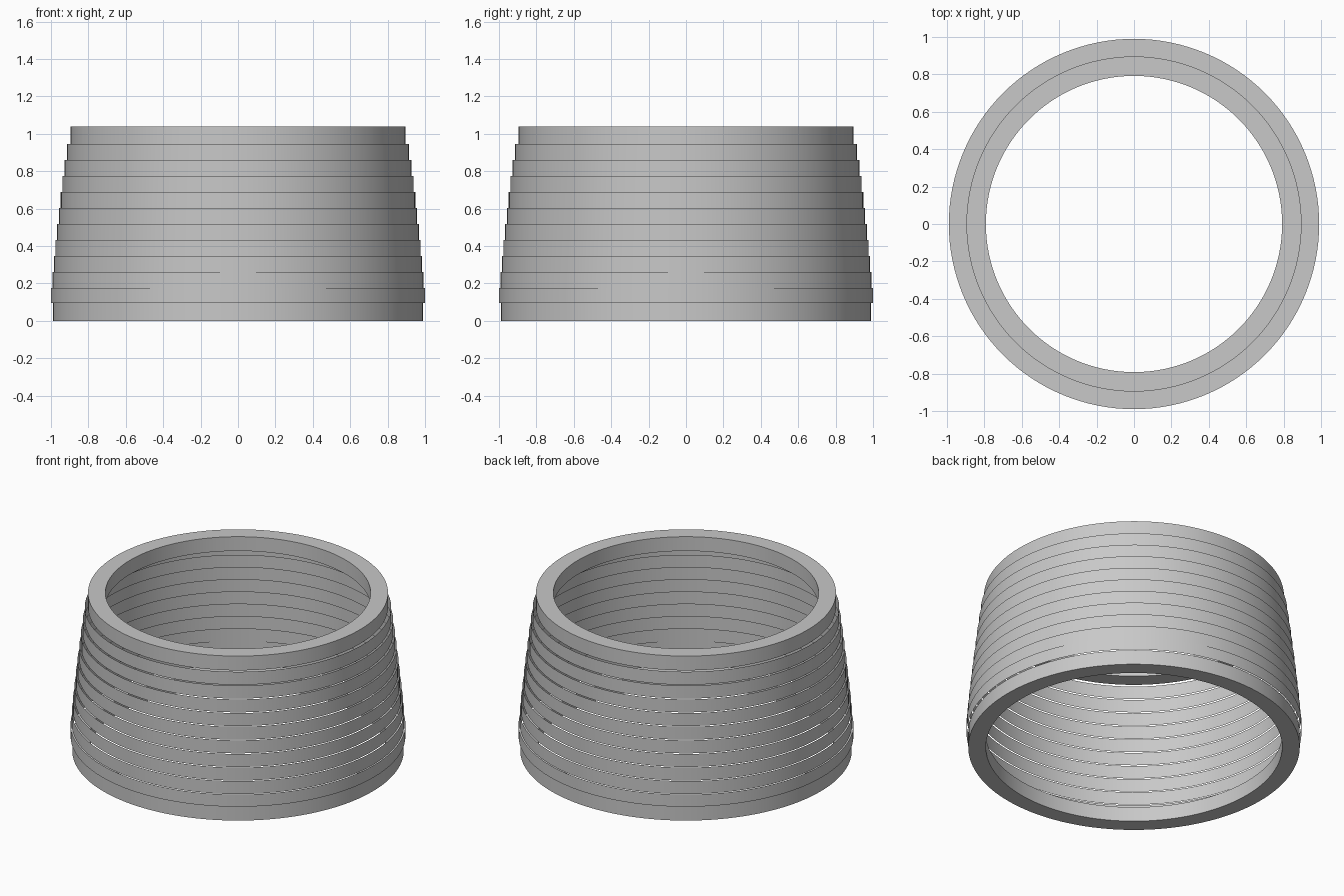
import bpy
import math

cube = bpy.data.objects.get("Cube")
if cube:
    bpy.data.objects.remove(cube, do_unlink=True)

SEGMENTS = 128

grey = bpy.data.materials.new("plain_grey")
grey.use_nodes = True
colour = (0.58, 0.58, 0.58, 1)
grey.diffuse_color = colour
grey.node_tree.nodes["Principled BSDF"].inputs["Base Color"].default_value = colour


def lathe(name, profile, closed):
    """Turn a (radius, height) profile around the z axis."""
    n = len(profile)
    verts = []
    for s in range(SEGMENTS):
        a = 2 * math.pi * s / SEGMENTS
        verts += [(r * math.cos(a), r * math.sin(a), z) for r, z in profile]
    faces = []
    for s in range(SEGMENTS):
        t = (s + 1) % SEGMENTS
        for i in range(n if closed else n - 1):
            j = (i + 1) % n
            faces.append((s * n + i, t * n + i, t * n + j, s * n + j))
    mesh = bpy.data.meshes.new(name)
    mesh.from_pydata(verts, [], faces)
    mesh.materials.append(grey)
    obj = bpy.data.objects.new(name, mesh)
    bpy.context.collection.objects.link(obj)
    bpy.ops.object.select_all(action="DESELECT")
    obj.select_set(True)
    bpy.context.view_layer.objects.active = obj
    bpy.ops.object.shade_smooth_by_angle(angle=math.radians(30))
    return obj


def solid_ring(name, inner, outer, low, high):
    lathe(name, [(outer, low), (outer, high), (inner, high), (inner, low)], True)


# Thick rims at the bottom and top
solid_ring("bottom_rim", 0.885, 0.99, 0, 0.096)
solid_ring("top_rim", 0.792, 0.896, 0.946, 1.04)

# Thin stepped bands between the rims, narrowing upward
radii = [1.0, 0.993, 0.985, 0.976, 0.967, 0.958, 0.948, 0.938, 0.927, 0.915]
low = 0.096
for k, radius in enumerate(radii):
    high = 0.176 + 0.0855 * k
    lathe(f"wall_band_{k + 1}", [(radius, low), (radius, high)], False)
    low = high
